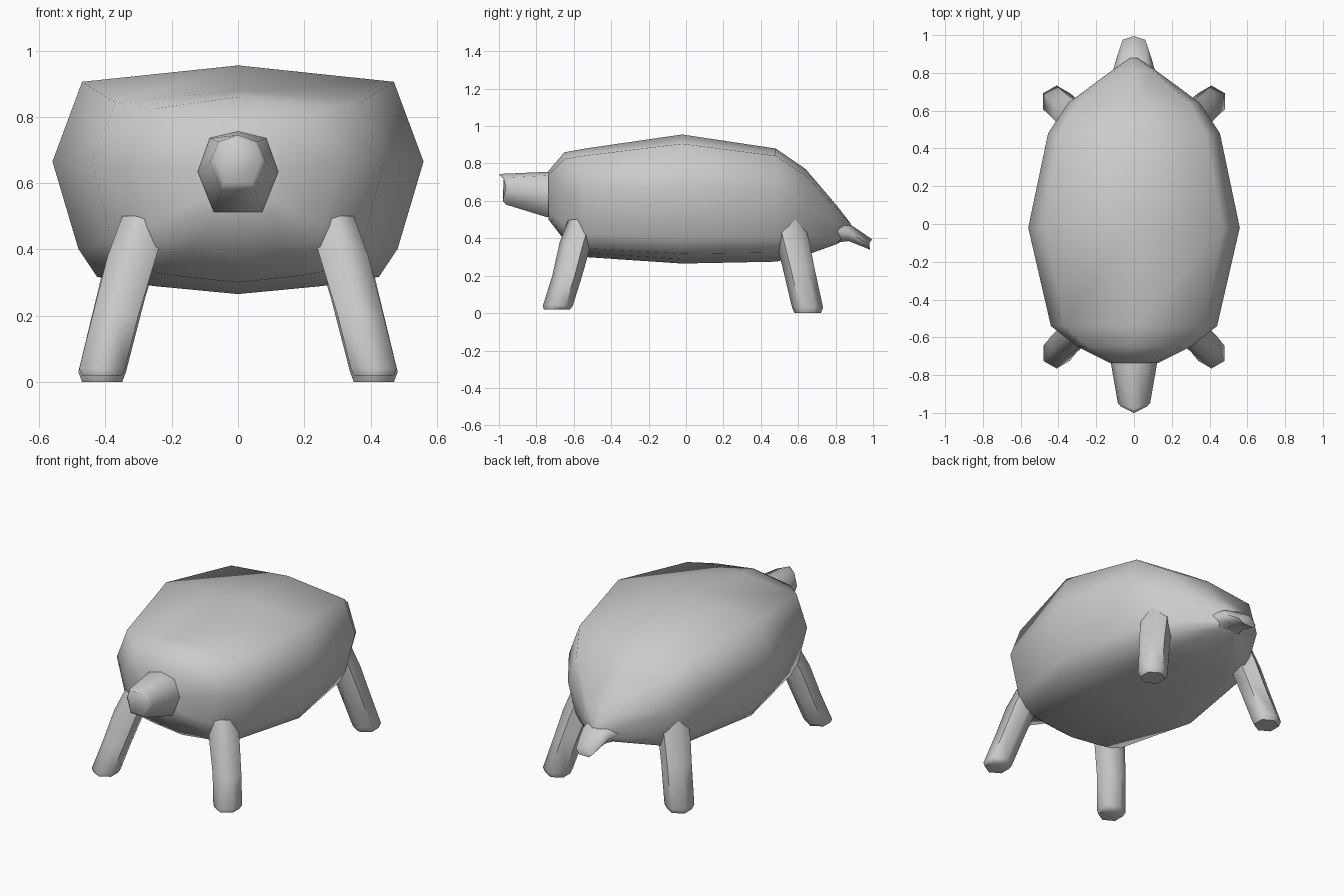
import bpy
import bmesh
import math
from mathutils import Vector

default = bpy.data.objects.get("Cube")
if default:
    bpy.data.objects.remove(default, do_unlink=True)

grey = bpy.data.materials.new("plain grey")
grey.use_nodes = True
colour = (0.6, 0.6, 0.6, 1)
grey.diffuse_color = colour
grey.node_tree.nodes["Principled BSDF"].inputs["Base Color"].default_value = colour


def loft(name, rings, sharp=80):
    """Skin a list of equal-length closed rings and cap both ends."""
    bm = bmesh.new()
    loops = [[bm.verts.new(p) for p in ring] for ring in rings]
    count = len(loops[0])
    for a, b in zip(loops, loops[1:]):
        for i in range(count):
            j = (i + 1) % count
            bm.faces.new((a[i], a[j], b[j], b[i]))
    bm.faces.new(loops[0])
    bm.faces.new(loops[-1])
    bmesh.ops.recalc_face_normals(bm, faces=bm.faces)
    mesh = bpy.data.meshes.new(name)
    bm.to_mesh(mesh)
    bm.free()
    mesh.materials.append(grey)
    obj = bpy.data.objects.new(name, mesh)
    bpy.context.collection.objects.link(obj)
    bpy.ops.object.select_all(action='DESELECT')
    obj.select_set(True)
    bpy.context.view_layer.objects.active = obj
    bpy.ops.object.shade_smooth_by_angle(angle=math.radians(sharp))
    return obj


# Shell: one half cross-section, scaled along the body
half = [(0, 1), (0.84, 0.83), (1, 0), (0.86, -0.66), (0.76, -0.87), (0.45, -0.94), (0, -1)]
outline = half + [(-x, z) for x, z in half[-2:0:-1]]


def shell_ring(y, width, top, mid, low):
    return [(x * width, y, mid + z * (top - mid if z > 0 else mid - low))
            for x, z in outline]


stations = [  # y, half width, top, widest height, bottom
    (-0.735, 0.13, 0.76, 0.64, 0.50),
    (-0.65, 0.30, 0.86, 0.65, 0.39),
    (-0.54, 0.44, 0.88, 0.66, 0.30),
    (-0.02, 0.56, 0.955, 0.665, 0.265),
    (0.48, 0.455, 0.88, 0.65, 0.275),
    (0.64, 0.35, 0.77, 0.57, 0.31),
    (0.81, 0.12, 0.57, 0.48, 0.37),
    (0.88, 0.02, 0.48, 0.45, 0.42),
]
loft("shell_body", [shell_ring(*s) for s in stations])


# Head and tail: six-sided tapered tubes along y
def tube_ring(y, width, top, low, bulge=0):
    mid = (top + low) / 2
    shape = [(0, top), (0.7, top - 0.02), (1, mid), (0.6, low),
             (-0.6, low), (-1, mid), (-0.7, top - 0.02)]
    return [(x * width, y - bulge * (1 - abs(x)), z) for x, z in shape]


loft("head", [tube_ring(-0.66, 0.13, 0.76, 0.50),
              tube_ring(-0.75, 0.12, 0.755, 0.515),
              tube_ring(-0.95, 0.085, 0.745, 0.58, 0.03),
              tube_ring(-0.965, 0.07, 0.74, 0.60, 0.035)])
loft("tail", [tube_ring(0.74, 0.13, 0.52, 0.37),
              tube_ring(0.87, 0.095, 0.48, 0.385),
              tube_ring(0.975, 0.06, 0.395, 0.34, -0.02)])


# Legs: six-sided rings following a splayed path, mirrored left and right
def leg(name, path, side):
    rings = []
    for x, y, z, radius in path:
        centre = Vector((x * side, y, z))
        rings.append([centre + Vector((math.cos(a) * radius, math.sin(a) * radius, 0))
                      for a in (math.tau * i / 6 + math.pi / 6 for i in range(6))])
    loft(name, rings, 60)


front_path = [(0.28, -0.55, 0.50, 0.08), (0.32, -0.59, 0.38, 0.085),
              (0.37, -0.635, 0.20, 0.08), (0.41, -0.685, 0.04, 0.08),
              (0.41, -0.69, 0.02, 0.07)]
rear_path = [(0.28, 0.54, 0.50, 0.09), (0.32, 0.57, 0.38, 0.09),
             (0.355, 0.60, 0.25, 0.085), (0.41, 0.65, 0.03, 0.083),
             (0.41, 0.65, 0.0, 0.07)]
for side, word in ((1, "left"), (-1, "right")):
    leg("front_leg_" + word, front_path, side)
    leg("rear_leg_" + word, rear_path, side)
